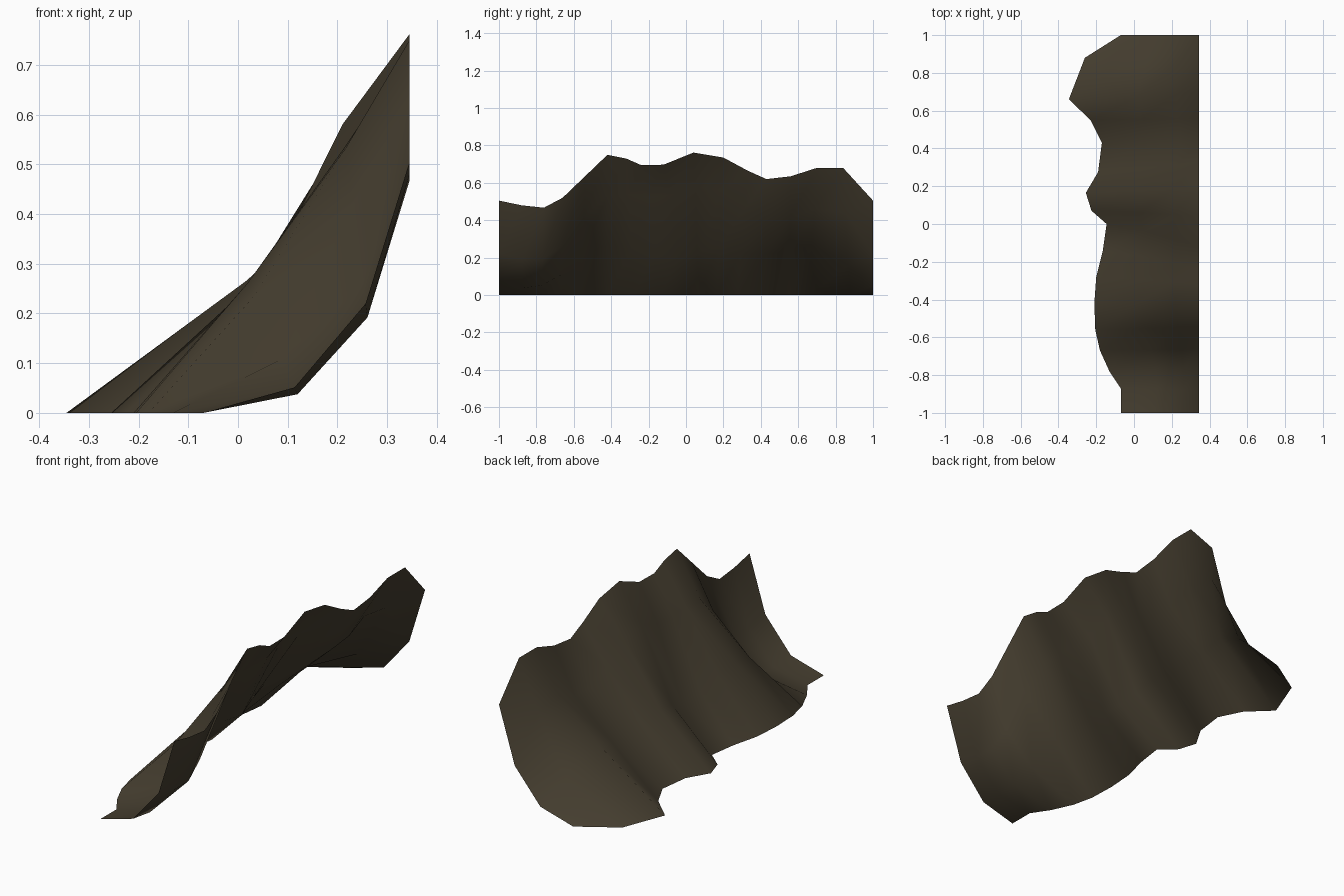
import bpy

# Cliff ribs: (y at foot, x at foot, y at rim, z at rim, lower bulge 0-1, upper bulge 0-1)
RIBS = [
    (-1.00, -.07, -1.00, .505, .08, .1), (-.87, -.07, -.88, .48, .02, .03),
    (-.78, -.13, -.76, .467, .08, .03), (-.67, -.18, -.66, .52, .33, .2),
    (-.56, -.205, -.54, .635, .88, .6), (-.42, -.21, -.42, .75, 1.0, .88),
    (-.28, -.20, -.32, .73, .92, .89), (-.14, -.165, -.24, .695, .77, .86),
    (0, -.145, -.12, .697, .7, .89), (.07, -.225, .04, .762, .85, 1.0),
    (.165, -.255, .20, .735, .97, .95), (.275, -.19, .33, .665, .82, .7),
    (.43, -.17, .43, .62, .82, .55), (.55, -.23, .56, .635, .88, .58),
    (.66, -.345, .70, .68, 1.02, .7), (.88, -.26, .84, .68, .55, .65),
    (1.00, -.07, 1.00, .505, .08, .1),
]
RIM_X = .345


def mix(a, b, f):
    return a + (b - a) * f


def rib_points(y0, x0, y1, z1, low, high):
    """Foot, two bulge points and rim of one rib."""
    return [
        (x0, y0, 0),
        (mix(.122, .02, low), mix(y0, y1, .33), mix(.033, .262, low)),
        (mix(.262, .21, high), mix(y0, y1, .67), mix(.18, .58, high)),
        (RIM_X, y1, z1),
    ]


# Cliff face: an open sheet lofted through the ribs
verts = [p for rib in RIBS for p in rib_points(*rib)]
faces = []
for i in range(len(RIBS) - 1):
    for j in range(3):
        a = i * 4 + j
        faces.append((a, a + 1, a + 5, a + 4))

mesh = bpy.data.meshes.new("cliff_face")
mesh.from_pydata(verts, [], faces)
mesh.flip_normals()  # outward is up and towards -x
mesh.shade_smooth()
cliff = bpy.data.objects.new("cliff_face", mesh)
bpy.context.collection.objects.link(cliff)

# Dark brown rock
rock = bpy.data.materials.new("dark_brown_rock")
rock.diffuse_color = (.06, .048, .029, 1)
mesh.materials.append(rock)
